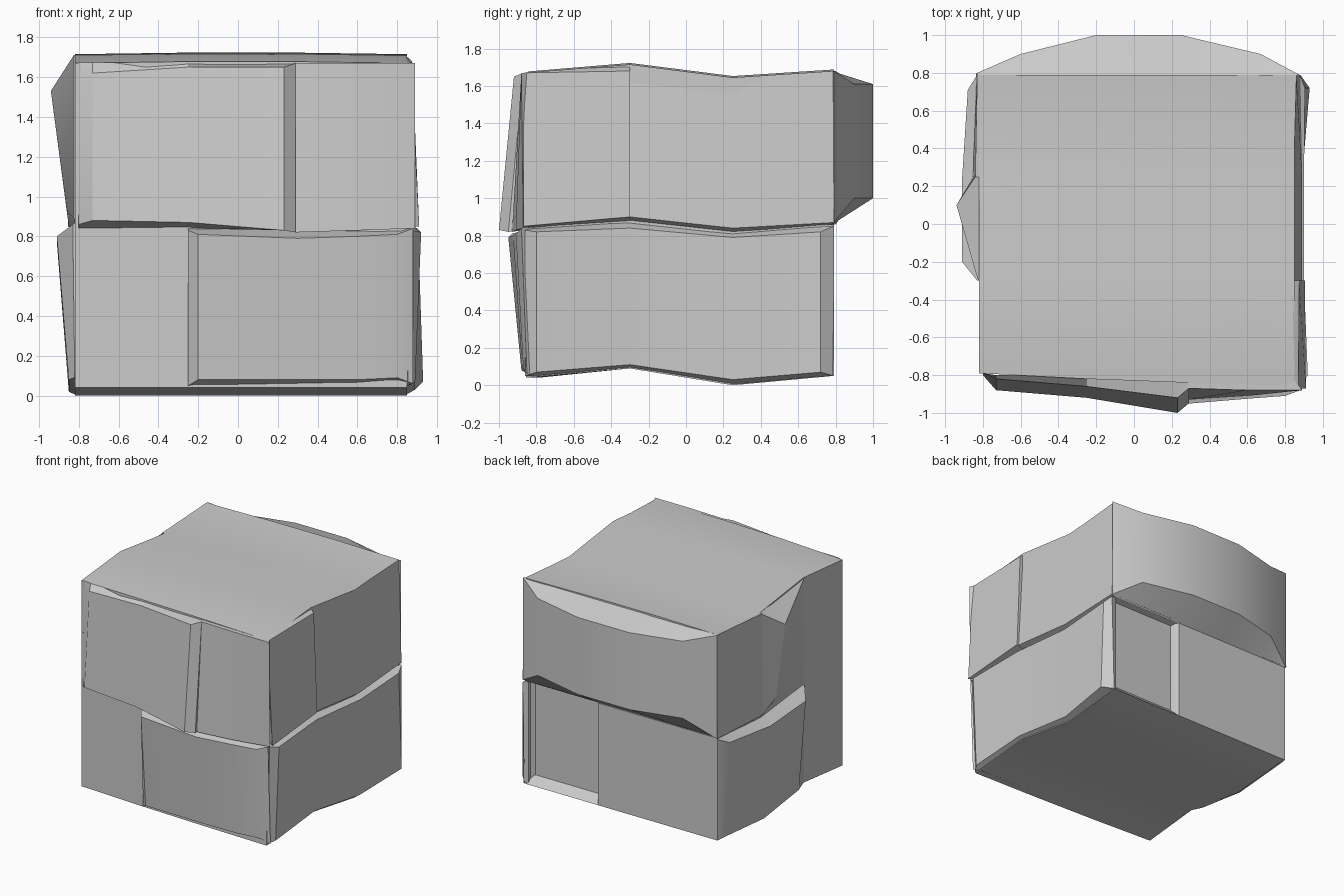
import bpy, bmesh

if "Cube" in bpy.data.objects:
    bpy.data.objects.remove(bpy.data.objects["Cube"])

# Shared wave of the stone courses along y: bottom, joint and top heights
KY = [-0.84, -0.3, 0.25, 0.79]
WAVE = {"bottom": [0.04, 0.09, 0.0, 0.05],
        "joint": [0.84, 0.875, 0.815, 0.86],
        "top": [1.67, 1.715, 1.645, 1.68]}
KX = [-0.82, -0.25, 0.28, 0.85]


def wave(level, y):
    zs = WAVE[level]
    y = min(max(y, KY[0]), KY[-1])
    for i in range(3):
        if y <= KY[i + 1]:
            t = (y - KY[i]) / (KY[i + 1] - KY[i])
            return zs[i] + t * (zs[i + 1] - zs[i])
    return zs[-1]


def finish(bm, name):
    bmesh.ops.recalc_face_normals(bm, faces=bm.faces[:])
    me = bpy.data.meshes.new(name)
    bm.to_mesh(me)
    bm.free()
    ob = bpy.data.objects.new(name, me)
    bpy.context.collection.objects.link(ob)
    bpy.ops.object.select_all(action='DESELECT')
    ob.select_set(True)
    bpy.context.view_layer.objects.active = ob
    bpy.ops.object.shade_smooth_by_angle(angle=0.5)
    return ob


def slab(name, axis, u, low, high, z_low, z_high, course):
    """Stone face running along u; low/high are outward positions of its two edges."""
    lo, hi = ("bottom", "joint") if course == 0 else ("joint", "top")
    bm = bmesh.new()
    cols = []
    for k, a in enumerate(u):
        pts = []
        for o, z in ((low[k], z_low[k]), (high[k], z_high[k])):
            pts.append((o, a, z) if axis == 'x' else (a, o, z))
        inner = []
        for p, lev in ((pts[0], lo), (pts[1], hi)):
            x = min(max(p[0], -0.81), 0.835)
            y = min(max(p[1], -0.80), 0.78)
            if axis == 'y' and p[1] > 0 and course == 0:
                y = 0.72
            inner.append((x, y, wave(lev, y)))
        cols.append([bm.verts.new(p) for p in (inner[0], pts[0], pts[1], inner[1])])
    for a, b in zip(cols, cols[1:]):
        for r in range(4):
            s = (r + 1) % 4
            bm.faces.new((a[r], b[r], b[s], a[s]))
    bm.faces.new(cols[0])
    bm.faces.new(cols[-1])
    return finish(bm, name)


# Core block with wavy top and bottom; its back is recessed in the lower course
bm = bmesh.new()
rows = [("bottom", 0.0, 0.79), ("bottom", 0.06, 0.73), ("joint", -0.01, 0.73),
        ("joint", 0.01, 0.79), ("top", 0.0, 0.79)]
front = [-0.79, -0.82, -0.84, -0.855]
grid = {}
for l, (lev, dz, back) in enumerate(rows):
    for i, x in enumerate(KX):
        for j, y in enumerate(KY):
            if 0 < l < 4 and 0 < i < 3 and 0 < j < 3:
                continue
            yy = front[i] if j == 0 else back if j == 3 else y
            crown = 0.008 if l == 4 and i in (1, 2) else 0
            grid[l, i, j] = bm.verts.new((x, yy, wave(lev, y) + dz + crown))
for i in range(3):
    for j in range(3):
        for l in (0, 4):
            bm.faces.new([grid[l, i + a, j + b] for a, b in ((0, 0), (1, 0), (1, 1), (0, 1))])
ring = [(i, 0) for i in range(3)] + [(3, j) for j in range(3)] + \
       [(i, 3) for i in range(3, 0, -1)] + [(0, j) for j in range(3, 0, -1)]
for l in range(4):
    for a, b in zip(ring, ring[1:] + ring[:1]):
        bm.faces.new((grid[(l, *a)], grid[(l, *b)], grid[(l + 1, *b)], grid[(l + 1, *a)]))
finish(bm, "core_block")

# Upper course
slab("upper_front_left_stone", 'y', [-0.80, -0.73, -0.25, 0.23, 0.29],
     [-0.80, -0.88, -0.92, -1.0, -0.95], [-0.79, -0.82, -0.86, -0.92, -0.87],
     [0.86, 0.88, 0.87, 0.83, 0.82], [1.61, 1.62, 1.65, 1.65, 1.67], 1)
slab("upper_front_right_stone", 'y', [0.29, 0.6, 0.89],
     [-0.93, -0.91, -0.87], [-0.87, -0.88, -0.88],
     [0.82, 0.83, 0.84], [1.67] * 3, 1)
slab("upper_right_front_stone", 'x', [-0.87, -0.3], [0.91, 0.905], [0.87, 0.875],
     [0.85, 0.90], [1.67, 1.68], 1)
slab("upper_right_back_stone", 'x', [-0.3, 0.25, 0.79], [0.89, 0.89, 0.88],
     [0.845, 0.845, 0.86], [0.90, 0.84, 0.87], [1.71, 1.645, 1.68], 1)
slab("upper_back_stone", 'y', [-0.83, -0.6, -0.2, 0.25, 0.67, 0.875],
     [0.8, 0.9, 1.0, 1.0, 0.9, 0.79], [0.8, 0.9, 1.0, 1.0, 0.9, 0.79],
     [0.86, 1.0, 1.0, 1.0, 1.0, 0.87], [1.68, 1.61, 1.61, 1.61, 1.61, 1.68], 1)
slab("upper_left_back_stone", 'x', [0.25, 0.8], [-0.855, -0.835], [-0.84, -0.83],
     [0.85, 0.86], [1.645, 1.68], 1)
slab("upper_left_wedge_stone", 'x', [0.25, 0.1, -0.3], [-0.85, -0.86, -0.825],
     [-0.84, -0.94, -0.825], [0.85, 0.93, 0.89], [1.64, 1.53, 1.71], 1)

# Lower course
slab("lower_front_stone", 'y', [-0.25, -0.20, 0.3, 0.6, 0.8, 0.88],
     [-0.83, -0.87, -0.88, -0.875, -0.87, -0.85],
     [-0.86, -0.93, -0.95, -0.925, -0.91, -0.88],
     [0.05, 0.08, 0.08, 0.08, 0.09, 0.06], [0.83, 0.81, 0.79, 0.80, 0.81, 0.84], 0)
slab("lower_right_stone", 'x', [-0.86, -0.80, -0.3, 0.25, 0.72, 0.79],
     [0.85, 0.89, 0.88, 0.89, 0.93, 0.86], [0.88, 0.92, 0.90, 0.90, 0.905, 0.88],
     [0.05, 0.07, 0.11, 0.03, 0.07, 0.05], [0.83, 0.82, 0.84, 0.79, 0.82, 0.85], 0)
slab("lower_left_stone", 'x', [0.79, 0.71, 0.24, -0.2, -0.3],
     [-0.83, -0.85, -0.85, -0.85, -0.82], [-0.83, -0.88, -0.91, -0.91, -0.83],
     [0.05, 0.06, 0.02, 0.08, 0.09], [0.85, 0.81, 0.77, 0.80, 0.86], 0)
slab("lower_back_stone", 'y', [-0.83, -0.25, 0.22, 0.25], [0.79, 0.79, 0.79, 0.73],
     [0.79, 0.79, 0.79, 0.73], [0.05] * 4, [0.86] * 4, 0)
slab("lower_back_corner_stone", 'y', [0.81, 0.87], [0.73, 0.79], [0.73, 0.79],
     [0.05] * 2, [0.86] * 2, 0)
